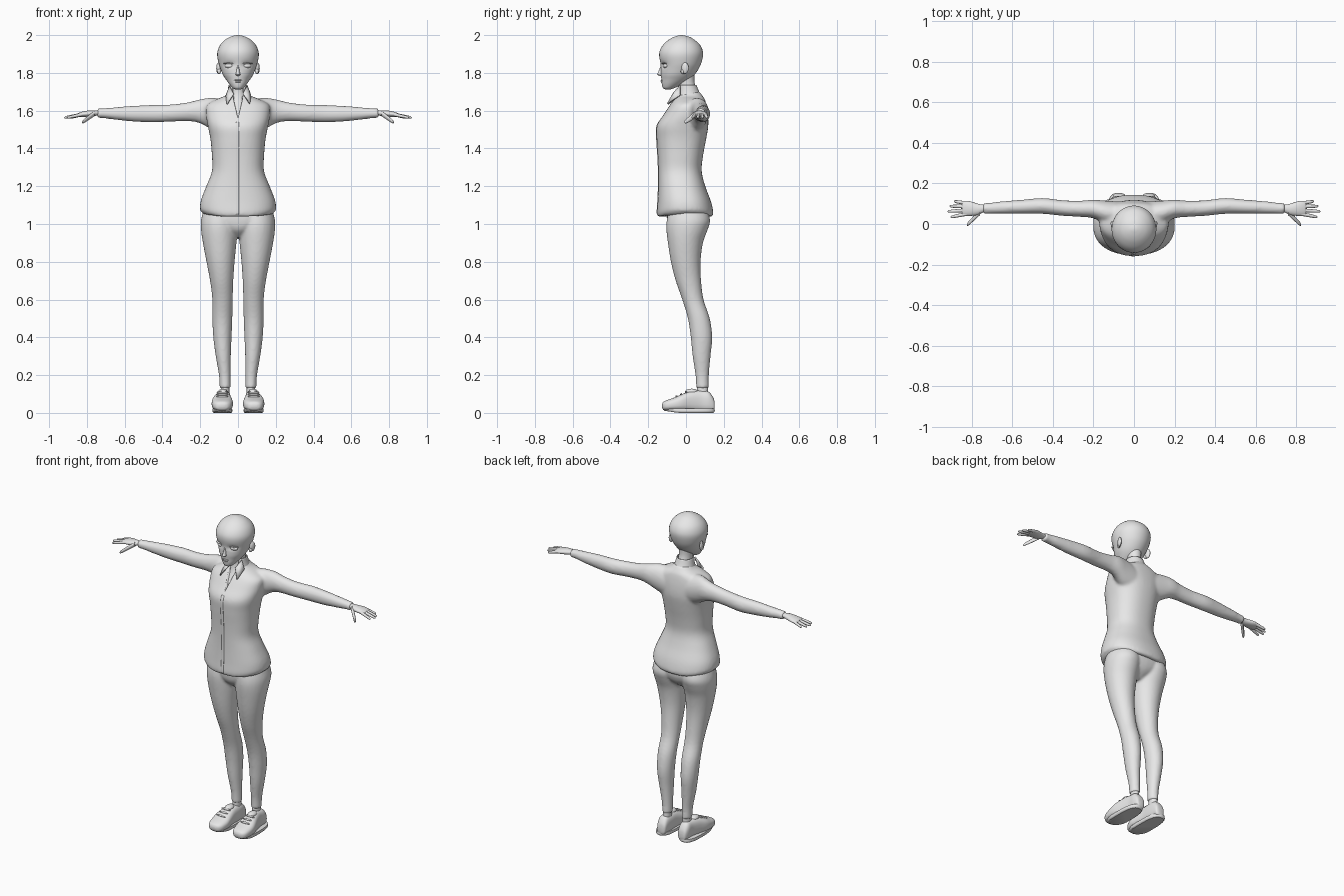
import bpy
import bmesh
from math import cos, sin, pi, exp, copysign
from mathutils import Matrix, Vector

cube = bpy.data.objects.get("Cube")
if cube:
    bpy.data.objects.remove(cube, do_unlink=True)

grey = bpy.data.materials.new("plain_grey")
grey.use_nodes = True
grey.diffuse_color = (0.8, 0.8, 0.8, 1)
for node in grey.node_tree.nodes:
    if node.type == 'BSDF_PRINCIPLED':
        node.inputs["Base Color"].default_value = grey.diffuse_color


def smooth_rows(rows, steps=4):
    """Pass a smooth curve through every row of section sizes."""
    result = []
    last = len(rows) - 1
    for i in range(last):
        a, b, c, d = (rows[max(0, min(last, k))] for k in (i - 1, i, i + 1, i + 2))
        for s in range(steps):
            t = s / steps
            result.append([(2*q + (r - p)*t + (2*p - 5*q + 4*r - w)*t*t + (3*q - p - 3*r + w)*t**3) / 2
                           for p, q, r, w in zip(a, b, c, d)])
    return result + [list(rows[-1])]


def loft(axis, rows, power=2.0, sides=32, capped=True):
    """Rows hold position along the axis, then low and high limits across it."""
    def build(bm):
        rings = []
        for t, low_u, high_u, low_v, high_v in smooth_rows(rows):
            ring = []
            for k in range(sides):
                c, s = cos(2*pi*k / sides), sin(2*pi*k / sides)
                u = (low_u + high_u)/2 + (high_u - low_u)/2 * copysign(abs(c)**(2/power), c)
                v = (low_v + high_v)/2 + (high_v - low_v)/2 * copysign(abs(s)**(2/power), s)
                place = {'x': (t, u, v), 'y': (u, t, v), 'z': (u, v, t)}[axis]
                ring.append(bm.verts.new(place))
            rings.append(ring)
        for one, two in zip(rings, rings[1:]):
            for k in range(sides):
                n = (k + 1) % sides
                bm.faces.new((one[k], one[n], two[n], two[k]))
        if capped:
            bm.faces.new(rings[0])
            bm.faces.new(rings[-1])
    return build


def ball(centre, size, turn=0.0):
    def build(bm):
        matrix = Matrix.Translation(centre) @ Matrix.Rotation(turn, 4, 'Z') @ Matrix.Diagonal((*size, 1))
        bmesh.ops.create_uvsphere(bm, u_segments=20, v_segments=12, radius=1, matrix=matrix)
    return build


def sheet(points):
    def build(bm):
        bm.faces.new([bm.verts.new(p) for p in points])
    return build


def both(rows):
    """Expand half widths into limits that are even about the centre."""
    return [(z, -w, w, front, back) for z, w, front, back in rows]


def make(name, pairs=(), centre=(), shape=None, drop=None, voxel=0, thick=0):
    bm = bmesh.new()
    for build in pairs:
        build(bm)
    copy = bmesh.ops.duplicate(bm, geom=bm.verts[:] + bm.edges[:] + bm.faces[:])
    for item in copy["geom"]:
        if isinstance(item, bmesh.types.BMVert):
            item.co.x *= -1
    for build in centre:
        build(bm)
    if drop:
        gone = [f for f in bm.faces if drop(f.calc_center_median())]
        bmesh.ops.delete(bm, geom=gone, context='FACES')
    if shape:
        for v in bm.verts:
            shape(v.co)
    bmesh.ops.recalc_face_normals(bm, faces=bm.faces[:])
    mesh = bpy.data.meshes.new(name)
    bm.to_mesh(mesh)
    bm.free()
    mesh.materials.append(grey)
    obj = bpy.data.objects.new(name, mesh)
    bpy.context.collection.objects.link(obj)
    bpy.ops.object.select_all(action='DESELECT')
    obj.select_set(True)
    bpy.context.view_layer.objects.active = obj
    bpy.ops.object.shade_smooth_by_angle(angle=pi / 4)
    if voxel:
        blend = obj.modifiers.new("blend", 'REMESH')
        blend.mode = 'VOXEL'
        blend.voxel_size = voxel
        blend.use_smooth_shade = True
        relax = obj.modifiers.new("relax", 'SMOOTH')
        relax.factor = 0.5
        relax.iterations = 5
    if thick:
        obj.modifiers.new("thickness", 'SOLIDIFY').thickness = thick
    return obj


# Head with shallow eye sockets
def sockets(p):
    if p.y < -0.05:
        p.y += 0.011 * exp(-((abs(p.x) - 0.046) / 0.024)**2 - ((p.z - 1.842) / 0.014)**2)


make("head", centre=[loft('z', both([
    (1.712, .012, -.108, -.085), (1.72, .028, -.122, -.06), (1.74, .046, -.128, -.02),
    (1.765, .064, -.13, .02), (1.79, .08, -.133, .045), (1.82, .092, -.133, .066),
    (1.85, .102, -.135, .08), (1.89, .11, -.142, .09), (1.92, .107, -.138, .088),
    (1.95, .093, -.12, .073), (1.975, .069, -.092, .045), (1.99, .043, -.065, .02),
    (1.998, .018, -.04, -.008), (2, .002, -.026, -.022)]), sides=56)], shape=sockets)
make("nose", centre=[loft('z', both([
    (1.783, .004, -.136, -.12), (1.79, .012, -.152, -.12), (1.8, .01, -.149, -.12),
    (1.83, .006, -.137, -.11), (1.855, .004, -.13, -.11)]), sides=16)])
make("lips", centre=[ball((0, -.127, 1.761), (.021, .008, .004)),
                     ball((0, -.126, 1.753), (.017, .008, .005))])
make("eyes", pairs=[ball((.046, -.109, 1.837), (.025, .012, .012), .25)])
make("eyelids", pairs=[ball((.049, -.115, 1.85), (.031, .011, .004), .3)])
make("ears", pairs=[ball((.104, -.005, 1.825), (.01, .02, .03), -.3),
                    ball((.1, -.018, 1.808), (.01, .01, .014))])

# Neck and upper chest seen through the collar
make("neck", centre=[loft('z', both([
    (1.52, .06, -.125, .05), (1.56, .065, -.11, .06), (1.6, .065, -.088, .07),
    (1.65, .055, -.055, .075), (1.7, .042, -.04, .06), (1.75, .039, -.045, .045),
    (1.8, .042, -.05, .045)]))])


# Shirt: body and sleeves blended into one skin
def curved_hem(p):
    if p.z < 1.07 and abs(p.x) < 0.25:
        p.z += 0.5 * p.x**2


shirt = make("shirt", voxel=.009, shape=curved_hem, centre=[loft('z', both([
    (1.036, .182, -.149, .137), (1.06, .2, -.154, .145), (1.12, .198, -.15, .132),
    (1.2, .168, -.147, .102), (1.28, .138, -.147, .083), (1.36, .138, -.15, .09),
    (1.45, .146, -.156, .107), (1.52, .16, -.155, .118), (1.58, .17, -.118, .116),
    (1.63, .165, -.085, .108), (1.66, .115, -.062, .1), (1.678, .07, -.045, .088),
    (1.7, .05, -.032, .072)]), power=2.3, sides=48)],
    pairs=[loft('x', [
        (.06, -.02, .11, 1.47, 1.66), (.14, .0, .115, 1.5, 1.668), (.2, .028, .12, 1.533, 1.66),
        (.26, .035, .115, 1.544, 1.645), (.35, .04, .117, 1.542, 1.633),
        (.45, .05, .128, 1.538, 1.63), (.55, .05, .12, 1.542, 1.626),
        (.65, .05, .112, 1.552, 1.618), (.72, .05, .104, 1.561, 1.612),
        (.745, .047, .107, 1.559, 1.613)])])

# Open neckline cut into the shirt
outline = [(0, 1.56), (.042, 1.74), (-.042, 1.74)]
near = [Vector((x, -.3, z)) for x, z in outline]
far = [Vector((x, -.015, z)) for x, z in outline]


def wedge(bm):
    a, b = ([bm.verts.new(p) for p in side] for side in (near, far))
    bm.faces.new(a)
    bm.faces.new(b)
    for k in range(3):
        n = (k + 1) % 3
        bm.faces.new((a[k], a[n], b[n], b[k]))


cutter = make("neckline_cutter", centre=[wedge])
cutter.hide_render = True
cut = shirt.modifiers.new("neckline", 'BOOLEAN')
cut.operation = 'DIFFERENCE'
cut.solver = 'EXACT'
cut.object = cutter
bpy.context.view_layer.objects.active = shirt
for modifier in [m.name for m in shirt.modifiers]:
    bpy.ops.object.modifier_apply(modifier=modifier)
bpy.data.objects.remove(cutter, do_unlink=True)


# Button strip laid onto the shirt front
def strip(bm):
    steps = 40
    rows = [[bm.verts.new((x, -.17, 1.045 + .51 * k / steps)) for x in (-.012, -.003, .006)]
            for k in range(steps + 1)]
    for low, high in zip(rows, rows[1:]):
        for k in range(2):
            bm.faces.new((low[k], low[k + 1], high[k + 1], high[k]))


placket = make("button_strip", centre=[strip])
wrap = placket.modifiers.new("wrap", 'SHRINKWRAP')
wrap.target = shirt
wrap.offset = .002
placket.modifiers.new("thickness", 'SOLIDIFY').thickness = .004

# Collar band, open in front, with folded points
make("collar_band", thick=.006, drop=lambda p: p.y < 0 and abs(p.x) < .03, centre=[loft('z', both([
    (1.655, .068, -.058, .095), (1.7, .056, -.047, .07), (1.735, .05, -.045, .056)]), capped=False)])
make("collar_points", thick=.006, pairs=[sheet([
    (.046, -.03, 1.732), (.066, -.03, 1.68), (.06, -.097, 1.635), (.025, -.066, 1.69)])])

# Trousers: hips and legs blended into one skin
make("trousers", voxel=.008, centre=[loft('z', both([
    (.93, .02, -.05, .05), (.97, .1, -.09, .1), (1.02, .188, -.102, .122),
    (1.08, .18, -.1, .12)]), power=2.2)], pairs=[loft('z', [
        (.13, .039, .097, .054, .121), (.2, .039, .101, .05, .121), (.3, .038, .118, .035, .13),
        (.4, .034, .131, .025, .139), (.5, .03, .136, .01, .126), (.6, .028, .136, -.02, .093),
        (.7, .025, .148, -.055, .08), (.8, .018, .167, -.08, .077), (.9, .008, .186, -.096, .09),
        (.97, .002, .196, -.104, .115), (1.02, .001, .196, -.102, .128),
        (1.08, .001, .18, -.09, .11)])])

# Ankles and laced shoes
make("ankles", pairs=[loft('z', [(.05, .045, .095, .055, .12), (.1, .046, .092, .058, .118),
                                 (.16, .046, .09, .06, .114)])])
make("shoes", pairs=[loft('y', [
    (-.127, .07, .1, .03, .045), (-.12, .052, .118, .016, .058), (-.1, .036, .132, .012, .068),
    (-.06, .027, .139, .01, .082), (-.02, .03, .137, .008, .1), (.03, .036, .122, .006, .116),
    (.08, .037, .11, .005, .118), (.12, .04, .108, .005, .112), (.145, .045, .1, .008, .08),
    (.152, .06, .09, .02, .05)], power=2.6)])


def lift_toe(p):
    p.z += max(0, -p.y - .04) * .15


make("soles", shape=lift_toe, pairs=[loft('z', [
    (.0, .036, .13, -.112, .146), (.008, .03, .136, -.12, .152), (.022, .031, .135, -.119, .151)],
    power=2.7)])
make("laces", pairs=[ball((.083, -.05 + .025*k, .087 + .011*k), (.032, .006, .006)) for k in range(3)])
make("shoe_tongues", pairs=[ball((.08, .03, .112), (.024, .035, .016))])

# Hands
make("palms", pairs=[loft('x', [
    (.7, .055, .098, 1.572, 1.605), (.74, .058, .095, 1.575, 1.602), (.77, .045, .1, 1.568, 1.602),
    (.81, .04, .112, 1.566, 1.598), (.84, .042, .112, 1.567, 1.59), (.85, .05, .1, 1.57, 1.585)])])


def finger(start, end, radius):
    rows = []
    for t, scale in ((0, 1), (.5, .9), (.85, .75), (.97, .45), (1, .1)):
        x, y, z = Vector(start).lerp(Vector(end), t)
        r = radius * scale
        rows.append((x, y - r, y + r, z - r, z + r))
    return loft('x', rows, sides=12)


make("fingers", pairs=[finger((.825, base, 1.58), (reach, tip, 1.563), .0095) for base, reach, tip in (
    (.102, .888, .112), (.086, .91, .088), (.068, .92, .062), (.05, .905, .034))])
make("thumbs", pairs=[finger((.76, .058, 1.585), (.825, -.005, 1.538), .014)])
